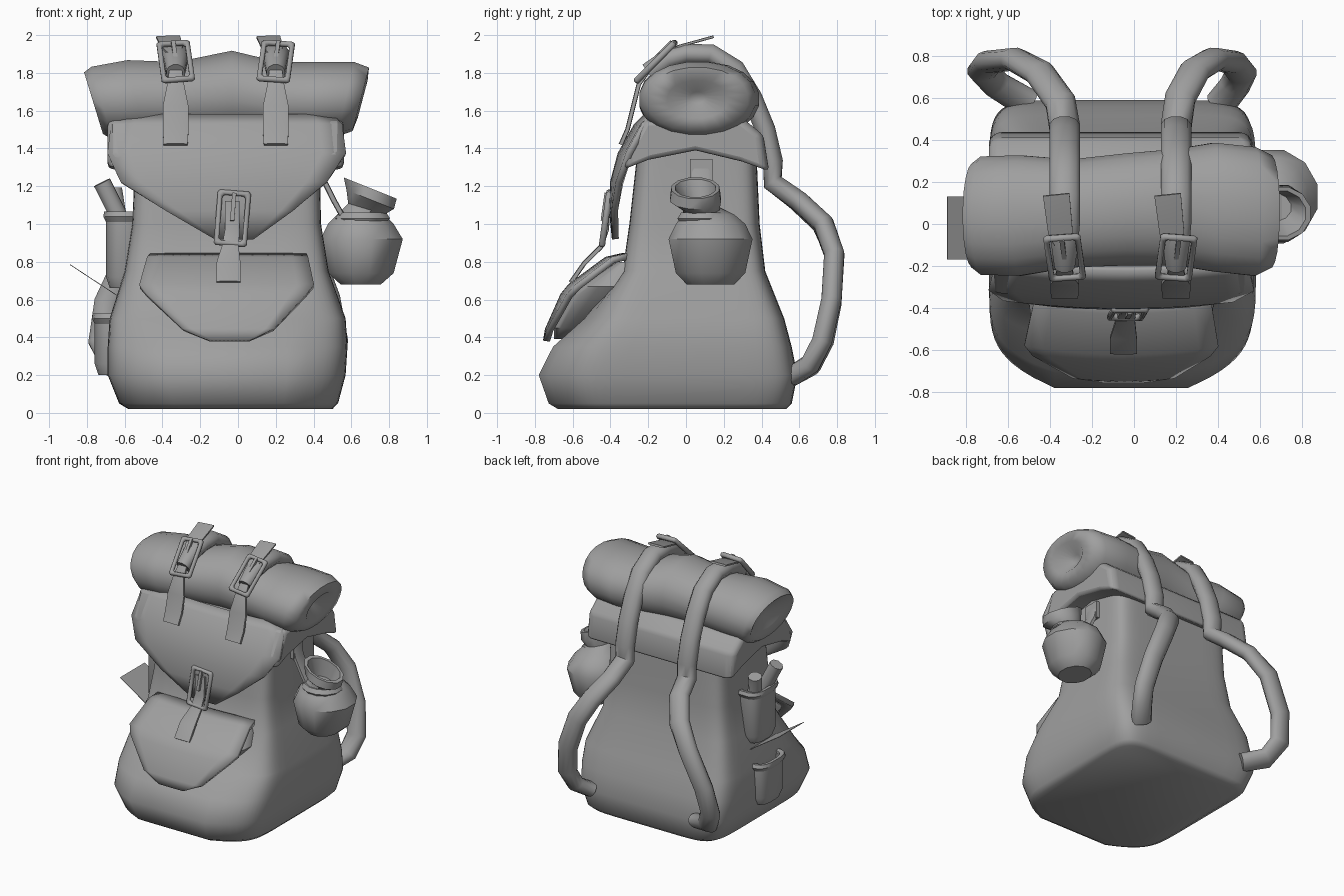
import bpy, bmesh, math
from mathutils import Vector, Matrix

if "Cube" in bpy.data.objects:
    bpy.data.objects.remove(bpy.data.objects["Cube"], do_unlink=True)

grey = bpy.data.materials.new("canvas grey")
grey.use_nodes = True
COLOUR = (0.35, 0.35, 0.35, 1)
grey.diffuse_color = COLOUR
grey.node_tree.nodes["Principled BSDF"].inputs["Base Color"].default_value = COLOUR


def finish(name, bm, angle=40):
    bmesh.ops.recalc_face_normals(bm, faces=bm.faces)
    me = bpy.data.meshes.new(name)
    bm.to_mesh(me)
    bm.free()
    me.materials.append(grey)
    ob = bpy.data.objects.new(name, me)
    bpy.context.collection.objects.link(ob)
    bpy.ops.object.select_all(action="DESELECT")
    ob.select_set(True)
    bpy.context.view_layer.objects.active = ob
    bpy.ops.object.shade_smooth_by_angle(angle=math.radians(angle))
    return ob


def outline(n, p):
    """Unit rounded-square outline; p=2 is a circle."""
    def f(v):
        return math.copysign(abs(v) ** (2 / p), v)
    angles = [2 * math.pi * (i + 0.5) / n for i in range(n)]
    return [(f(math.cos(a)), f(math.sin(a))) for a in angles]


def loft(name, rings, closed=False, caps=True, angle=40):
    bm = bmesh.new()
    loops = [[bm.verts.new(p) for p in r] for r in rings]
    pairs = list(zip(loops, loops[1:])) + ([(loops[-1], loops[0])] if closed else [])
    for a, b in pairs:
        for i in range(len(a)):
            j = (i + 1) % len(a)
            bm.faces.new((a[i], a[j], b[j], b[i]))
    if caps and not closed:
        bm.faces.new(loops[0])
        bm.faces.new(loops[-1])
    return finish(name, bm, angle)


def sweep(name, path, widths, thick, n=12, p=2.1, side=(1, 0, 0)):
    """Flattened band along a path; widths is one value or one per point."""
    pts = [Vector(q) for q in path]
    if not isinstance(widths, (list, tuple)):
        widths = [widths] * len(pts)
    rings = []
    for i, c in enumerate(pts):
        t = (pts[min(i + 1, len(pts) - 1)] - pts[max(i - 1, 0)]).normalized()
        s = Vector(side)
        s = (s - t * s.dot(t)).normalized()
        u = t.cross(s)
        rings.append([c + s * a * widths[i] / 2 + u * b * thick / 2 for a, b in outline(n, p)])
    return loft(name, rings, angle=50)


def panel(name, rows, bow, thick, steps=10):
    """Bowed flap from rows of (z, y, left x, right x)."""
    bm = bmesh.new()
    grid = []
    for z, y, x0, x1 in rows:
        us = [2 * i / steps - 1 for i in range(steps + 1)]
        xs = [(x0 + x1) / 2 + u * (x1 - x0) / 2 for u in us]
        grid.append([bm.verts.new((x, y + bow * ((x + 0.05) / 0.6) ** 2, z)) for x in xs])
    for a, b in zip(grid, grid[1:]):
        for i in range(steps):
            bm.faces.new((a[i], a[i + 1], b[i + 1], b[i]))
    ob = finish(name, bm)
    mod = ob.modifiers.new("thickness", "SOLIDIFY")
    mod.thickness, mod.offset = thick, 0
    return ob


def block(name, centre, size, rot=None):
    bm = bmesh.new()
    m = Matrix.Translation(centre) @ (rot or Matrix()) @ Matrix.Diagonal((*size, 1))
    bmesh.ops.create_cube(bm, size=1, matrix=m)
    return finish(name, bm)


def pouch(name, cx, cy, rows, p=2, n=12, cap=True):
    """Round container from rows of (z, x radius, y radius, x shift, y shift, optional lean)."""
    return loft(name, [[(cx + dx + rx * a, cy + dy + ry * b, z + sum(lean) * rx * a)
                        for a, b in outline(n, p)]
                       for z, rx, ry, dx, dy, *lean in rows], caps=cap)


# Main bag: rows of (z, left, right, front corner, back, front bulge)
rings = []
for z, x0, x1, y0, y1, bulge in [
        (0.02, -0.58, 0.5, -0.55, 0.53, 0.2), (0.05, -0.63, 0.53, -0.58, 0.56, 0.23),
        (0.2, -0.69, 0.57, -0.62, 0.59, 0.25), (0.35, -0.69, 0.58, -0.57, 0.56, 0.21),
        (0.5, -0.68, 0.57, -0.46, 0.52, 0.12), (0.75, -0.6, 0.48, -0.33, 0.42, 0.01),
        (1.0, -0.56, 0.44, -0.3, 0.39, 0), (1.45, -0.54, 0.43, -0.25, 0.37, 0)]:
    ring = []
    for a, b in outline(48, 8):
        y = (y0 + y1) / 2 + b * (y1 - y0) / 2
        y -= bulge * (1 - abs(a) ** 1.5) * max(0, -b)
        ring.append(((x0 + x1) / 2 + a * (x1 - x0) / 2, y, z))
    rings.append(ring)
loft("bag_body", rings, angle=60)

# Lid with arched sides
side = [(-0.33, 1.29), (-0.33, 1.37), (-0.23, 1.55), (0.3, 1.56), (0.41, 1.47),
        (0.44, 1.28), (0.3, 1.33), (0.05, 1.39), (-0.2, 1.34)]
lid = loft("lid", [[(x, 0.04 + (y - 0.04) * k, 1.42 + (z - 1.42) * k) for y, z in side]
                   for x, k in [(-0.69, 0.93), (-0.65, 1), (0.52, 1), (0.56, 0.93)]])
bev = lid.modifiers.new("soft edges", "BEVEL")
bev.width, bev.segments = 0.02, 2
panel("lid_flap", [(1.57, -0.21, -0.53, 0.5), (1.52, -0.26, -0.67, 0.55), (1.37, -0.345, -0.69, 0.57),
                   (1.22, -0.385, -0.62, 0.47), (1.07, -0.39, -0.38, 0.29),
                   (0.92, -0.375, -0.12, 0.08)], 0.04, 0.035)

# Front pocket and its flap
pouch("front_pocket", -0.06, -0.2, [(0.39, 0.08, 0.5, 0, 0), (0.45, 0.22, 0.5, 0, 0),
      (0.62, 0.4, 0.41, 0, 0), (0.67, 0.44, 0.36, 0, 0), (0.8, 0.41, 0.17, 0, 0)], p=6, n=24)
panel("front_pocket_flap", [(0.83, -0.33, -0.46, 0.36), (0.81, -0.42, -0.48, 0.37),
      (0.67, -0.61, -0.52, 0.4), (0.62, -0.65, -0.48, 0.36), (0.44, -0.73, -0.29, 0.19),
      (0.38, -0.74, -0.15, 0.06)], 0.07, 0.035)

# Bedroll, lofted along x with pinched ends
rings = []
for x, cy, cz, ry, rz in [
        (-0.69, .04, 1.65, .04, .03), (-0.74, .04, 1.65, .18, .11), (-0.765, .04, 1.64, .25, .165),
        (-0.72, .04, 1.64, .285, .195), (-0.54, .04, 1.66, .29, .21), (-0.3, .05, 1.66, .26, .2),
        (-0.03, .07, 1.69, .27, .23), (0.2, .08, 1.66, .28, .2), (0.38, .08, 1.66, .31, .2),
        (0.57, .06, 1.66, .31, .2), (0.65, .06, 1.66, .27, .17), (0.66, .06, 1.66, .16, .1),
        (0.58, .06, 1.67, .04, .03)]:
    rings.append([(x + 0.4 * x * rz * b, cy + ry * a, cz + rz * b) for a, b in outline(20, 2.1)])
loft("bedroll", rings, angle=70)


# Buckle: rounded rectangular ring with a prong
def buckle(name, centre, w, h, tilt, roll):
    rot = Matrix.Rotation(tilt, 4, "X") @ Matrix.Rotation(roll, 4, "Z")
    place = Matrix.Translation(centre) @ rot
    frame = []
    for sx, sy in [(-1, -1), (1, -1), (1, 1), (-1, 1)]:
        for first in (True, False):
            dx, dy = (0.012, 0) if first == (sx * sy < 0) else (0, 0.012)
            c = Vector((sx * (w / 2 - dx), sy * (h / 2 - dy), 0))
            out = Vector((sx, sy, 0)).normalized()
            frame.append([place @ (c + out * 0.02 * a + Vector((0, 0, 0.018 * b)))
                          for a, b in outline(8, 2)])
    loft(name + "_frame", frame, closed=True, angle=60)
    block(name + "_prong", place @ Vector((0, h * 0.22, 0.015)), (0.022, h * 0.55, 0.02), rot)


# Shoulder straps over the bedroll, with buckles, front ends and loose tongues
over = [(-0.2, 1.80), (-0.1, 1.87), (0.0, 1.9), (0.13, 1.9), (0.26, 1.82), (0.35, 1.67),
        (0.42, 1.5), (0.46, 1.33), (0.46, 1.22)]
hang = {"right": (-0.33, 0.1, [(-0.35, 0.58, 1.13), (-0.45, 0.72, 1.0), (-0.57, 0.785, 0.84),
                          (-0.69, 0.77, 0.58), (-0.72, 0.73, 0.38), (-0.65, 0.66, 0.25),
                          (-0.5, 0.57, 0.2)]),
        "left": (0.2, -0.1, [(0.22, 0.6, 1.12), (0.29, 0.73, 1.0), (0.38, 0.785, 0.84),
                        (0.47, 0.77, 0.6), (0.51, 0.72, 0.38), (0.48, 0.66, 0.26),
                        (0.41, 0.57, 0.2)])}
for label, (x, roll, tail) in hang.items():
    sweep(label + "_shoulder_strap", [(x, y, z) for y, z in over] + tail,
          [0.1, 0.13] + [0.15] * 14, 0.11)
    sweep(label + "_front_strap", [(x, -0.2, 1.81), (x, -0.25, 1.74), (x, -0.28, 1.62),
          (x, -0.31, 1.5), (x, -0.345, 1.42)], [0.07, 0.09, 0.14, 0.14, 0.13], 0.025, n=8, p=6)
    sweep(label + "_strap_tongue", [(x, -0.14, 1.89), (x - abs(roll) * 0.2, -0.04, 1.94),
          (x - abs(roll) * 0.4, 0.14, 1.99)], [0.05, 0.12, 0.13], 0.015, n=8, p=6)
    buckle(label + "_buckle", (x, -0.16, 1.86), 0.15, 0.27, math.radians(45), roll)

# Front buckle and strap
buckle("front_buckle", (-0.03, -0.425, 1.03), 0.15, 0.27, math.radians(82), -0.08)
sweep("front_buckle_strap", [(-0.03, -0.41, 1.12), (-0.03, -0.42, 0.97), (-0.04, -0.45, 0.88),
      (-0.05, -0.54, 0.79), (-0.05, -0.61, 0.69)], [0.08, 0.08, 0.09, 0.13, 0.13], 0.025, n=8, p=6)

# Hanging pot on the left side, with a leaning open mouth
pouch("hanging_pot", 0.65, 0.13, [
    (0.68, 0.11, 0.13, 0, 0), (0.74, 0.18, 0.19, 0, 0), (0.92, 0.225, 0.23, 0.005, 0),
    (1.0, 0.18, 0.19, 0, 0), (1.05, 0.13, 0.14, 0, -0.01), (1.08, 0.1, 0.1, 0.03, -0.05, -0.3),
    (1.13, 0.13, 0.14, 0.05, -0.08, -0.4), (1.19, 0.145, 0.13, 0.05, -0.08, -0.4),
    (1.19, 0.12, 0.11, 0.05, -0.08, -0.4), (1.07, 0.07, 0.07, 0.02, -0.05, -0.3)])
pouch("pot_neck_cord", 0.66, 0.09, [(1.01, 0.13, 0.13, 0, 0), (1.03, 0.15, 0.14, 0, 0),
                                    (1.06, 0.13, 0.12, 0, 0)])
sweep("pot_hanger", [(0.44, 0.08, 1.32), (0.46, 0.08, 1.22), (0.51, 0.08, 1.12),
                     (0.56, 0.08, 1.03)], 0.1, 0.03, n=8, p=6, side=(0, 1, 0))
block("hanger_patch", (0.445, 0.08, 1.28), (0.03, 0.12, 0.13))

# Side pockets on the right, with rims, sticks and an open flap
for label, x, z0, z1 in [("upper", -0.6, 0.66, 1.04), ("lower", -0.66, 0.2, 0.5)]:
    pouch(label + "_side_pocket", x, -0.01, [(z0, 0.08, 0.12, 0, 0), (z0 + 0.06, 0.1, 0.15, 0, 0),
          (z1, 0.1, 0.15, 0, 0), (z1, 0.07, 0.12, 0, 0), (z1 - 0.08, 0.07, 0.12, 0, 0)], p=3, n=16)
    pouch(label + "_pocket_rim", x, -0.01, [(z1 - 0.03, 0.1, 0.15, 0, 0), (z1, 0.115, 0.17, 0, 0),
          (z1 + 0.025, 0.11, 0.16, 0, 0), (z1 + 0.02, 0.08, 0.13, 0, 0),
          (z1 - 0.03, 0.08, 0.13, 0, 0)], p=3, n=16, cap=False)
for i, (y, top) in enumerate([(-0.07, (-0.72, -0.08, 1.22)), (0.07, (-0.66, 0.1, 1.18))]):
    sweep("stick_%d" % (i + 1), [(-0.58, y, 0.9), (-0.64, y, 1.06), top], 0.1, 0.1, n=8)
block("lower_pocket_flap", (-0.76, -0.02, 0.7), (0.31, 0.3, 0.004), Matrix.Rotation(0.58, 4, "Y"))
